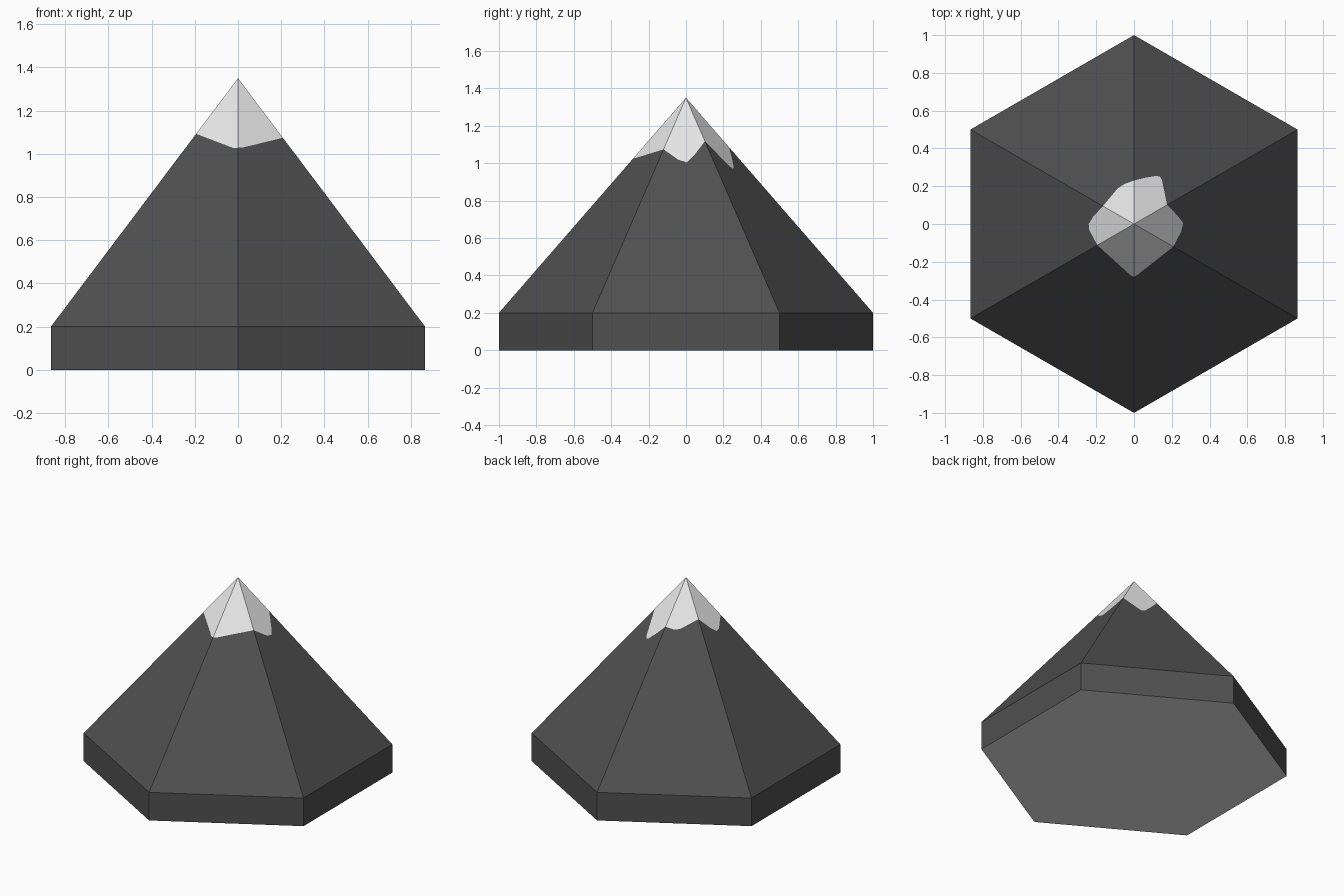
import bpy, bmesh, math

if "Cube" in bpy.data.objects:
    bpy.data.objects.remove(bpy.data.objects["Cube"])

APEX, SHOULDER, APOTHEM = 1.35, 0.2, math.cos(math.radians(30))


def material(name, value):
    m = bpy.data.materials.new(name)
    m.diffuse_color = (value, value, value, 1)
    m.use_nodes = True
    m.node_tree.nodes["Principled BSDF"].inputs["Base Color"].default_value = m.diffuse_color
    return m


rock = material("dark rock grey", 0.08)
snow = material("snow white", 0.8)


def polar(r, deg, z=0.0):
    a = math.radians(deg)
    return (r * math.cos(a), r * math.sin(a), z)


def on_slope(x, y, side):
    """Lift a plan point onto the sloping face whose outward direction is side."""
    hx, hy, _ = polar(1, side)
    return (x, y, APEX - (APEX - SHOULDER) * (x * hx + y * hy) / APOTHEM)


def make(name, faces, mats):
    bm = bmesh.new()
    for pts, mi in faces:
        bm.faces.new([bm.verts.new(p) for p in pts]).material_index = mi
    bmesh.ops.remove_doubles(bm, verts=bm.verts[:], dist=1e-5)
    me = bpy.data.meshes.new(name)
    bm.to_mesh(me)
    bm.free()
    for m in mats:
        me.materials.append(m)
    bpy.context.collection.objects.link(bpy.data.objects.new(name, me))


# Snow line: radius on the starting ridge, then plan points across that face
snow_line = [
    (0.28, [(0.02, -0.268)]),
    (0.24, [(0.25, -0.04), (0.26, 0.005), (0.233, 0.042)]),
    (0.202, [(0.148, 0.233), (0.138, 0.25), (0.12, 0.255), (0.06, 0.245)]),
    (0.23, [(-0.05, 0.212), (-0.085, 0.19)]),
    (0.19, [(-0.217, 0.037), (-0.24, 0.0), (-0.238, -0.03)]),
    (0.224, [(-0.02, -0.27)]),
]

cap, body = [], []
for i, (r0, mid) in enumerate(snow_line):
    a0, a1 = -90 + 60 * i, -30 + 60 * i
    side = a0 + 30
    r1 = snow_line[(i + 1) % 6][0]
    line = [polar(r0, a0)[:2]] + mid + [polar(r1, a1)[:2]]
    line = [on_slope(x, y, side) for x, y in line]
    s0, s1 = polar(1, a0, SHOULDER), polar(1, a1, SHOULDER)
    cap.append(([(0, 0, APEX)] + line, 0))
    body.append(([s0, s1] + line[::-1], 0))                      # slope
    body.append(([polar(1, a0), polar(1, a1), s1, s0], 0))       # base wall
# Pale underside
body.append(([polar(1, -90 - 60 * i) for i in range(6)], 1))

make("snow_cap", cap, [snow])
make("mountain_body", body, [rock, snow])
